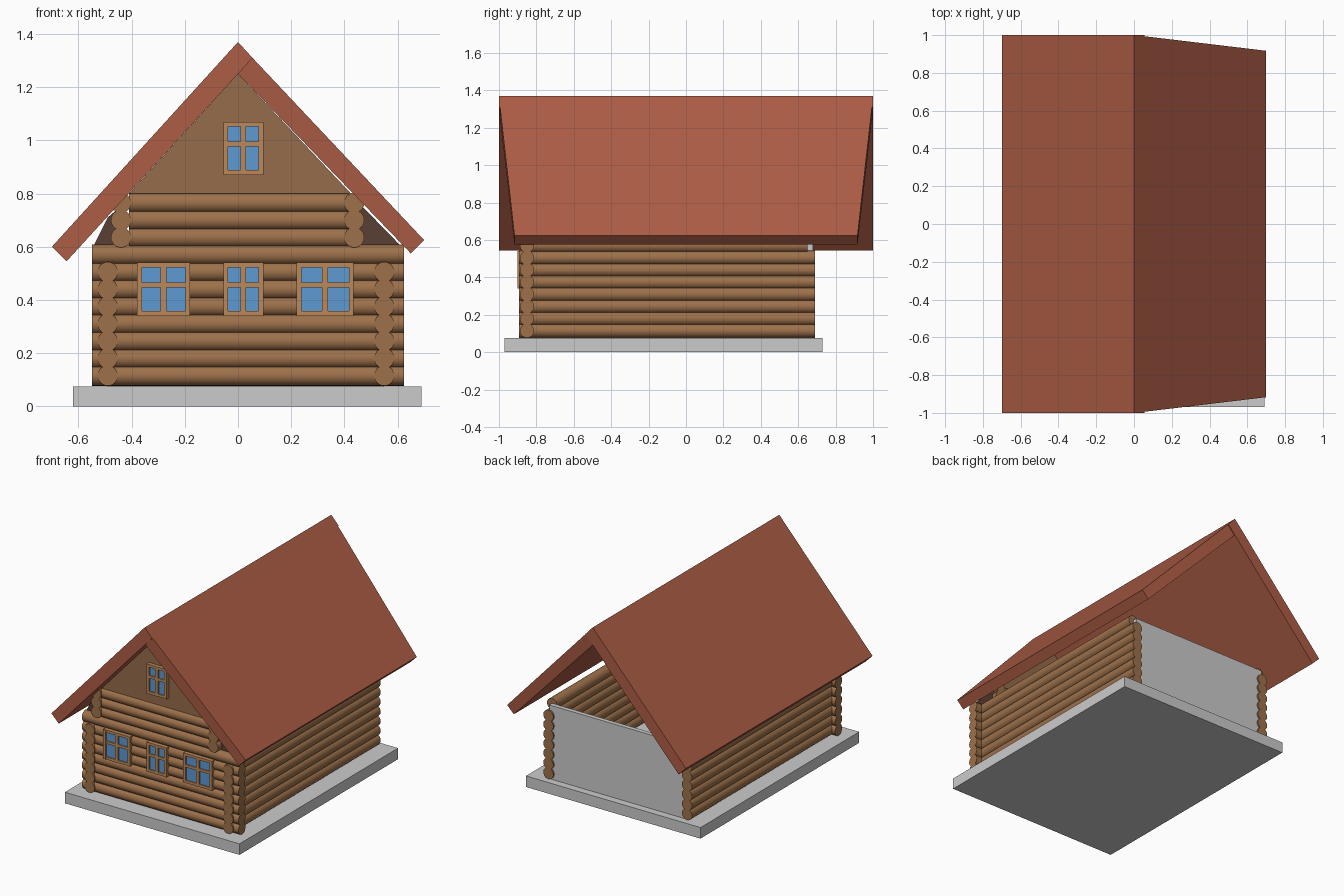
import bpy, bmesh, math
from mathutils import Matrix

if "Cube" in bpy.data.objects:
    bpy.data.objects.remove(bpy.data.objects["Cube"])


def material(name, rgb):
    m = bpy.data.materials.new(name)
    m.diffuse_color = (*rgb, 1)
    m.use_nodes = True
    m.node_tree.nodes["Principled BSDF"].inputs["Base Color"].default_value = m.diffuse_color
    return m


WOOD = material("log_wood", (0.34, 0.165, 0.07))
BOARD = material("gable_board", (0.30, 0.15, 0.07))
DARK = material("dark_board", (0.10, 0.05, 0.035))
ROOF = material("roof_red", (0.42, 0.11, 0.06))
FRAME = material("window_frame", (0.50, 0.25, 0.10))
GLASS = material("window_glass", (0.11, 0.32, 0.65))
R, Z0, STEP = 0.038, 0.115, 0.065


def finish(name, bm, mat=None):
    bmesh.ops.recalc_face_normals(bm, faces=bm.faces)
    me = bpy.data.meshes.new(name)
    bm.to_mesh(me)
    bm.free()
    ob = bpy.data.objects.new(name, me)
    bpy.context.collection.objects.link(ob)
    if mat:
        me.materials.append(mat)
    return ob


def add_box(bm, x0, x1, y0, y1, z0, z1):
    m = Matrix.Translation(((x0 + x1) / 2, (y0 + y1) / 2, (z0 + z1) / 2))
    bmesh.ops.create_cube(bm, size=1, matrix=m @ Matrix.Diagonal((x1 - x0, y1 - y0, z1 - z0, 1)))


def box(name, *dims, mat=None):
    bm = bmesh.new()
    add_box(bm, *dims)
    return finish(name, bm, mat)


def log_stack(name, axis, a, b, offset, rows):
    """Stack of logs running from a to b along the axis."""
    bm = bmesh.new()
    for i in rows:
        mid, z = (a + b) / 2, Z0 + STEP * i
        pos = (mid, offset, z) if axis == 'X' else (offset, mid, z)
        rot = Matrix.Rotation(math.pi / 2, 4, 'Y' if axis == 'X' else 'X')
        bmesh.ops.create_cone(bm, cap_ends=True, segments=24, radius1=R, radius2=R,
                              depth=b - a, matrix=Matrix.Translation(pos) @ rot)
    ob = finish(name, bm, WOOD)
    for p in ob.data.polygons:
        p.use_smooth = len(p.vertices) == 4
    return ob


def prism(name, profile, y0, y1, mat):
    """Extrude an x-z profile; each point may give its own inset from the y ends."""
    bm = bmesh.new()
    pts = [(*p, 0) if len(p) == 2 else p for p in profile]
    f = [bm.verts.new((x, y0 + d, z)) for x, z, d in pts]
    k = [bm.verts.new((x, y1 - d, z)) for x, z, d in pts]
    bm.faces.new(f)
    bm.faces.new(k[::-1])
    for i in range(len(pts)):
        j = (i + 1) % len(pts)
        bm.faces.new((f[i], k[i], k[j], f[j]))
    return finish(name, bm, mat)


def window(name, x0, x1, z0, z1):
    box(name + "_glass", x0 + .01, x1 - .01, -.893, -.86, z0 + .01, z1 - .01, mat=GLASS)
    bm = bmesh.new()
    xm, zm, w = (x0 + x1) / 2, z0 + (z1 - z0) * .58, .018
    for a, b in ((x0, x0 + w), (xm - .011, xm + .011), (x1 - w, x1)):
        add_box(bm, a, b, -.902, -.86, z0, z1)
    for a, b in ((z0, z0 + w), (zm - .009, zm + .009), (z1 - w, z1)):
        add_box(bm, x0, x1, -.90, -.86, a, b)
    finish(name + "_frame", bm, FRAME)


# Foundation slab and plain back wall
box("foundation", -.62, .69, -.97, .73, 0, .075)
box("back_wall", -.49, .55, .65, .68, .07, .575)

# Log walls: front, sides, and a shorter top row on each side
log_stack("front_logs", 'X', -.55, .625, -.85, range(8))
for side, x in (("left", -.49), ("right", .55)):
    log_stack(side + "_logs", 'Y', -.892, .69, x, range(7))
    log_stack(side + "_top_log", 'Y', -.85, .65, x, [7])

# Attic logs with short corner ends
log_stack("attic_logs", 'X', -.41, .42, -.85, range(8, 11))
for side, x in (("left", -.44), ("right", .437)):
    log_stack(side + "_attic_ends", 'Y', -.892, -.80, x, range(8, 11))

# Gable board and dark filler boards under the eaves
prism("gable", [(-.41, .80), (.425, .80), (0, 1.25)], -.875, -.84, BOARD)
prism("left_eave_filler", [(-.55, .59), (-.42, .59), (-.42, .77), (-.49, .71)], -.85, -.835, DARK)
prism("right_eave_filler", [(.625, .59), (.43, .59), (.43, .79)], -.85, -.835, DARK)

# Roof slabs: the left one runs over the ridge, the right one tapers to its eave
prism("left_roof", [(0, 1.37), (-.70, .60), (-.645, .545), (.055, 1.31)], -1, 1, ROOF)
prism("right_roof", [(.055, 1.31, .006), (.70, .625, .083), (.65, .575, .083), (0, 1.25, .006)],
      -1, 1, ROOF)

# Windows
window("left_window", -.38, -.18, .34, .54)
window("middle_window", -.055, .095, .34, .54)
window("right_window", .22, .435, .34, .54)
window("gable_window", -.055, .095, .87, 1.07)
